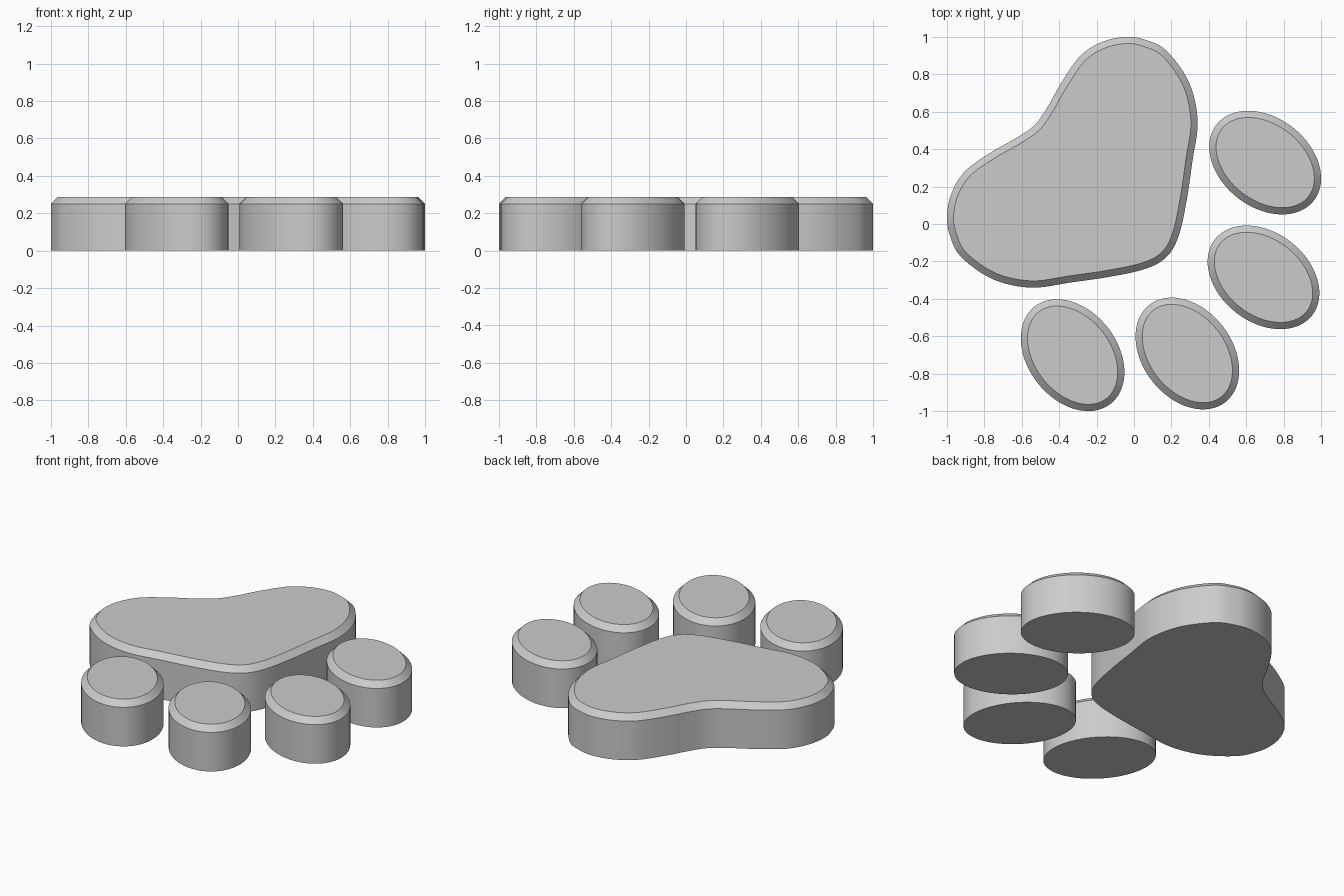
import bpy, bmesh, math
from mathutils import Vector

if "Cube" in bpy.data.objects:
    bpy.data.objects.remove(bpy.data.objects["Cube"])

SIDE_H, TOP_H, INSET = 0.25, 0.286, 0.036


def reflect(p):
    # The whole paw is symmetric about the diagonal y = -x
    return Vector((-p[1], -p[0]))


def smooth_loop(pts, steps=6):
    # Closed Catmull-Rom curve through the points
    out, n = [], len(pts)
    for i in range(n):
        a, b, c, d = (pts[(i + k) % n] for k in (-1, 0, 1, 2))
        for s in range(steps):
            t = s / steps
            out.append(0.5 * (2 * b + (c - a) * t + (2 * a - 5 * b + 4 * c - d) * t ** 2
                              + (3 * b - a - 3 * c + d) * t ** 3))
    return out


def inset_loop(loop, dist):
    # Move a counter-clockwise outline inward
    out, n = [], len(loop)
    for i in range(n):
        t = (loop[(i + 1) % n] - loop[i - 1]).normalized()
        out.append(loop[i] + Vector((-t.y, t.x)) * dist)
    return out


def chamfered_slab(name, loop):
    n = len(loop)
    area = sum(loop[i - 1].x * loop[i].y - loop[i].x * loop[i - 1].y for i in range(n))
    if area < 0:
        loop = loop[::-1]
    bm = bmesh.new()
    levels = ((loop, 0), (loop, SIDE_H), (inset_loop(loop, INSET), TOP_H))
    rings = [[bm.verts.new((p.x, p.y, z)) for p in pts] for pts, z in levels]
    for lo, hi in zip(rings, rings[1:]):
        for i in range(n):
            j = (i + 1) % n
            bm.faces.new((lo[i], lo[j], hi[j], hi[i]))
    bm.faces.new(rings[0][::-1])
    bm.faces.new(rings[-1])
    mesh = bpy.data.meshes.new(name)
    bm.to_mesh(mesh)
    bm.free()
    obj = bpy.data.objects.new(name, mesh)
    bpy.context.collection.objects.link(obj)
    bpy.ops.object.select_all(action='DESELECT')
    obj.select_set(True)
    bpy.context.view_layer.objects.active = obj
    bpy.ops.object.shade_smooth_by_angle(angle=math.radians(30))


# Main pad: half outline, mirrored across the diagonal
half = [Vector(p) for p in (
    (-0.53, 0.53), (-0.465, 0.62), (-0.385, 0.76), (-0.285, 0.9), (-0.17, 0.973),
    (-0.045, 1.0), (0.06, 0.984), (0.175, 0.925), (0.295, 0.755), (0.34, 0.55),
    (0.312, 0.335), (0.282, 0.13), (0.24, -0.06), (0.175, -0.175))]
chamfered_slab("main_pad", smooth_loop(half + [reflect(p) for p in half[-2:0:-1]]))

# Toes: tilted ovals, two on each side of the diagonal
for k, (cx, cy) in enumerate(((0.701, 0.328), (0.692, -0.285))):
    tilt = math.radians(-38)
    oval = []
    for i in range(64):
        a = math.tau * i / 64
        u, v = 0.33 * math.cos(a), 0.239 * math.sin(a)
        oval.append(Vector((cx + u * math.cos(tilt) - v * math.sin(tilt),
                            cy + u * math.sin(tilt) + v * math.cos(tilt))))
    chamfered_slab(f"toe_right_{k + 1}", oval)
    chamfered_slab(f"toe_left_{k + 1}", [reflect(p) for p in oval])
